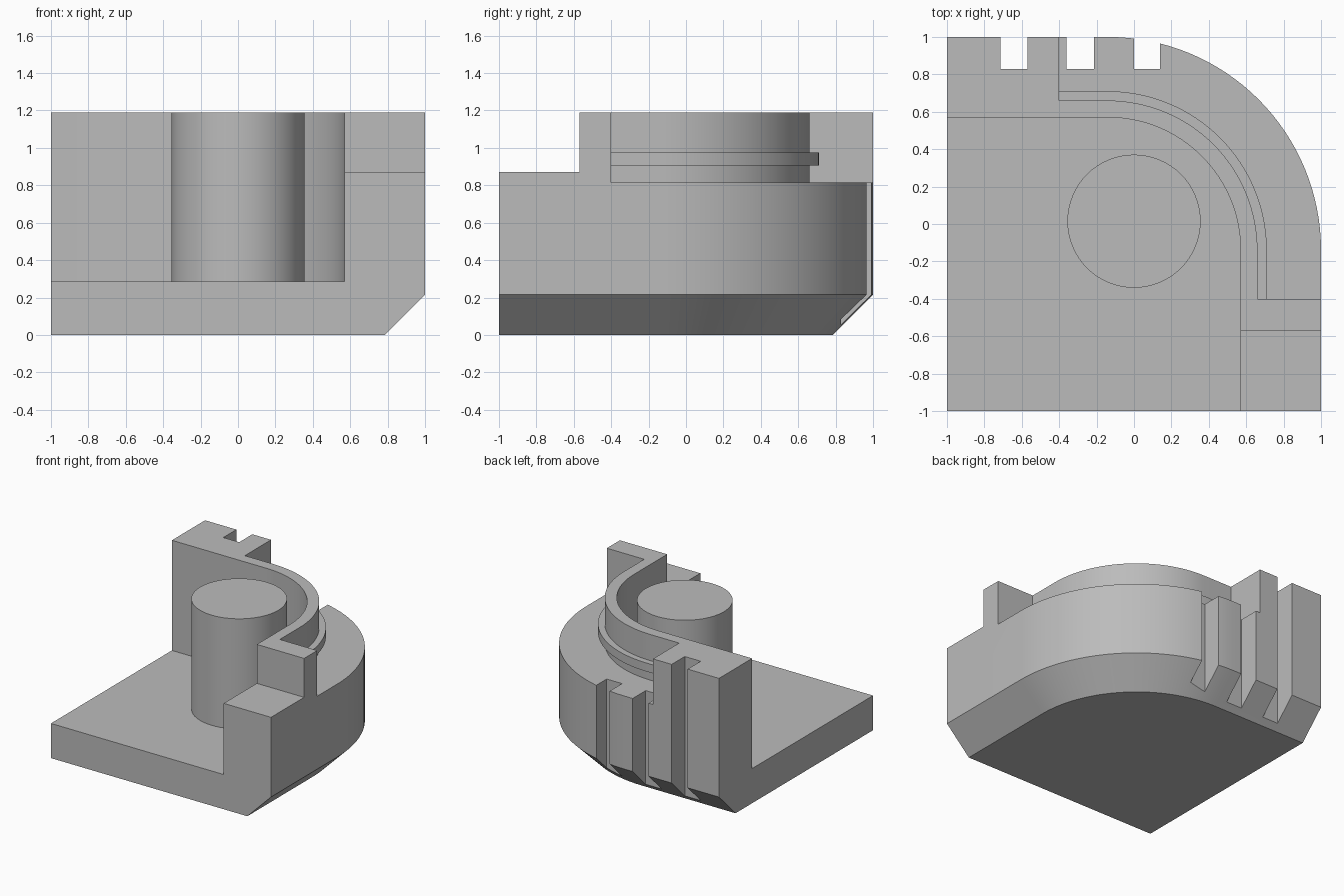
import bpy, bmesh, math

if "Cube" in bpy.data.objects:
    bpy.data.objects.remove(bpy.data.objects["Cube"])

C = -0.14          # shared centre of all corner arcs (x and y)
TOP = 1.19
SEGS = 32

grey = bpy.data.materials.new("light_grey")
grey.diffuse_color = (0.5, 0.5, 0.5, 1)
grey.use_nodes = True
grey.node_tree.nodes["Principled BSDF"].inputs["Base Color"].default_value = grey.diffuse_color


def corner_path(r, end):
    """Straight, quarter arc, straight; stops at y = end and x = end."""
    arc = [(C + r * math.cos(a), C + r * math.sin(a))
           for a in (math.pi / 2 * i / SEGS for i in range(SEGS + 1))]
    return [(C + r, end)] + arc + [(end, C + r)]


def loft(name, *rings):
    """Solid through stacked outlines, each given as (outline, z)."""
    bm = bmesh.new()
    loops = [[bm.verts.new((x, y, z)) for x, y in pts] for pts, z in rings]
    n = len(loops[0])
    bm.faces.new(loops[0][::-1])
    bm.faces.new(loops[-1])
    for a, b in zip(loops, loops[1:]):
        for i in range(n):
            j = (i + 1) % n
            bm.faces.new((a[i], a[j], b[j], b[i]))
    bmesh.ops.recalc_face_normals(bm, faces=bm.faces)
    me = bpy.data.meshes.new(name)
    bm.to_mesh(me)
    bm.free()
    me.materials.append(grey)
    ob = bpy.data.objects.new(name, me)
    bpy.context.collection.objects.link(ob)
    return ob


def prism(name, pts, z0, z1):
    return loft(name, (pts, z0), (pts, z1))


def rect(x0, x1, y0, y1):
    return [(x0, y0), (x1, y0), (x1, y1), (x0, y1)]


def combine(tool, operation):
    """Merge a tool solid into the body and remove it."""
    bpy.context.view_layer.objects.active = body
    mod = body.modifiers.new("bool", 'BOOLEAN')
    mod.operation, mod.solver, mod.object = operation, 'EXACT', tool
    bpy.ops.object.modifier_apply(modifier=mod.name)
    bpy.data.objects.remove(tool)


# body: rounded block with a chamfered lower edge on the outer sides
outer = corner_path(1.14, -1) + [(-1, -1)]
inset = corner_path(0.925, -1) + [(-1, -1)]
body = loft("housing", (inset, 0), (outer, 0.215), (outer, TOP))

# open pocket inside the wall
combine(prism("pocket", corner_path(0.71, -1.5) + [(-1.5, -1.5)], 0.285, 2), 'DIFFERENCE')

# low ledge outside the wall
combine(prism("ledge", corner_path(0.80, -0.4) + [(-0.4, 1.5), (1.5, 1.5), (1.5, -0.4)],
              0.815, 2), 'DIFFERENCE')

# lowered step at the front right
combine(prism("step", rect(0.5, 1.5, -1.5, -0.57), 0.87, 2), 'DIFFERENCE')

# three upright slots in the back
for x0, x1 in ((-0.715, -0.57), (-0.36, -0.215), (0.0, 0.14)):
    combine(prism("slot", rect(x0, x1, 0.83, 1.5), -0.5, 2), 'DIFFERENCE')

# rib running round the outside of the wall
combine(prism("rib", corner_path(0.85, -0.45) + corner_path(0.75, -0.45)[::-1],
              0.905, 0.975), 'UNION')

# round pillar in the pocket
circle = [(0.356 * math.cos(math.tau * i / 64), 0.015 + 0.356 * math.sin(math.tau * i / 64))
          for i in range(64)]
combine(prism("pillar", circle, 0.2, TOP), 'UNION')

# smooth curves, sharp edges
bpy.ops.object.select_all(action='DESELECT')
body.select_set(True)
bpy.context.view_layer.objects.active = body
bpy.ops.object.shade_smooth_by_angle(angle=math.radians(25))
